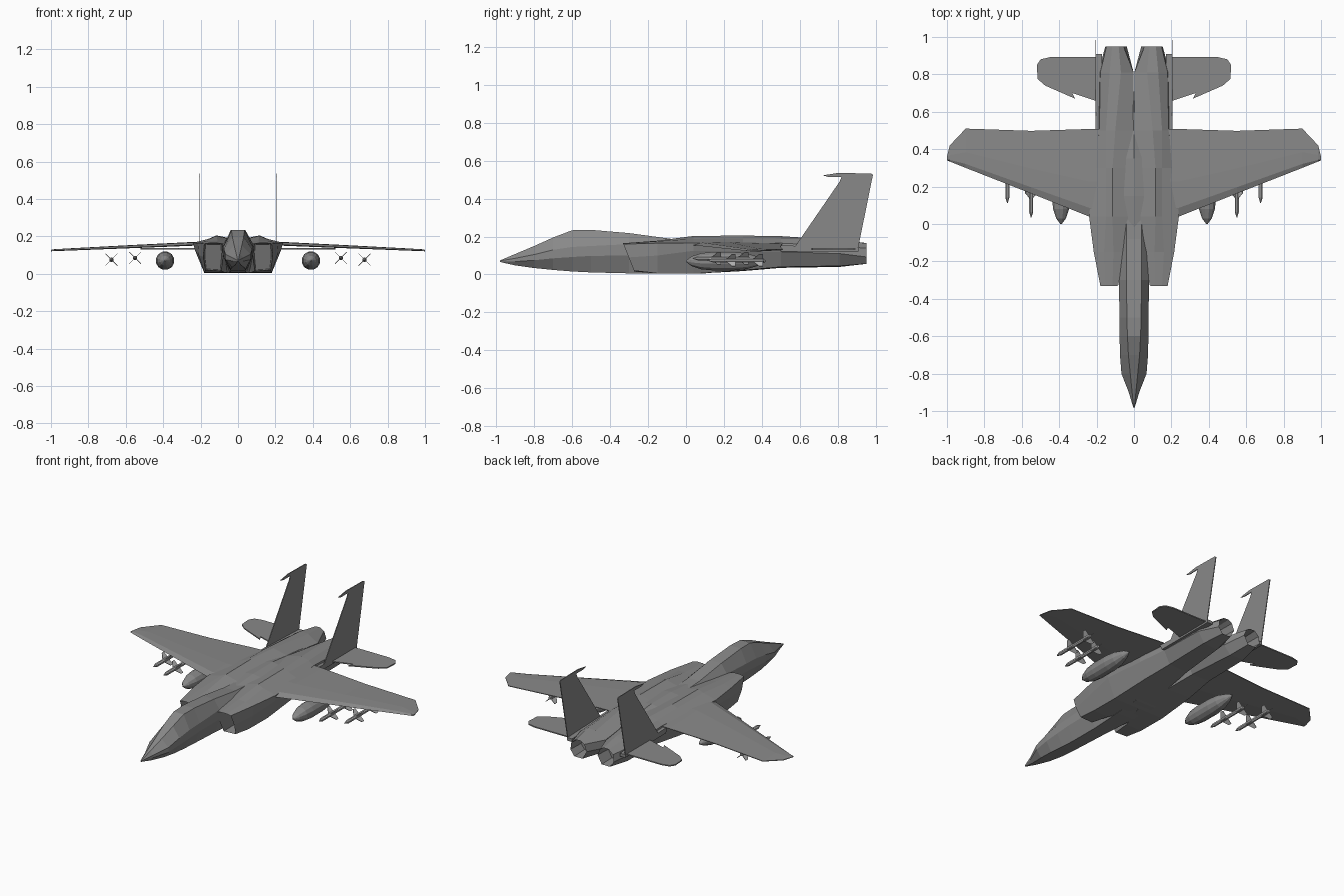
import bpy, bmesh, math
from mathutils import Vector

cube = bpy.data.objects.get("Cube")
if cube:
    bpy.data.objects.remove(cube, do_unlink=True)


def material(name, value):
    m = bpy.data.materials.new(name)
    m.use_nodes = True
    colour = (value, value, value, 1)
    m.diffuse_color = colour
    m.node_tree.nodes["Principled BSDF"].inputs["Base Color"].default_value = colour
    return m


GREY = material("airframe grey", 0.25)
LIGHT = material("missile light grey", 0.45)


def finish(bm, name, mat, mirror=True):
    bmesh.ops.recalc_face_normals(bm, faces=bm.faces)
    mesh = bpy.data.meshes.new(name)
    bm.to_mesh(mesh)
    bm.free()
    mesh.materials.append(mat)
    obj = bpy.data.objects.new(name, mesh)
    bpy.context.collection.objects.link(obj)
    if mirror:
        mod = obj.modifiers.new("Mirror", 'MIRROR')
        mod.use_mirror_merge = False
    return obj


def add_loft(bm, rings):
    """Skin a list of equal-length rings; return the two end caps."""
    loops = [[bm.verts.new(p) for p in ring] for ring in rings]
    n = len(loops[0])
    for a, b in zip(loops, loops[1:]):
        for i in range(n):
            j = (i + 1) % n
            bm.faces.new((a[i], a[j], b[j], b[i]))
    return bm.faces.new(loops[0]), bm.faces.new(loops[-1])


def hollow(bm, face, rim, depth):
    """Sink an end cap to make an opening."""
    bmesh.ops.recalc_face_normals(bm, faces=bm.faces)
    bmesh.ops.inset_individual(bm, faces=[face], thickness=rim)
    bmesh.ops.translate(bm, verts=face.verts, vec=(0, depth, 0))


def add_plate(bm, outline, offset):
    """Extrude a flat outline by an offset vector."""
    add_loft(bm, [outline, [Vector(p) + Vector(offset) for p in outline]])


def add_lathe(bm, x, z, profile, sides):
    rings = []
    for y, r in profile:
        rings.append([(x + r * math.cos(math.tau * (i + .5) / sides), y,
                       z + r * math.sin(math.tau * (i + .5) / sides)) for i in range(sides)])
    add_loft(bm, rings)


# Forward fuselage with faired canopy: y, top width/z, side width/upper z/lower z, keel width/z
fuselage = [
    (-.98, .002, .074, .004, .072, .068, .002, .066),
    (-.90, .010, .108, .028, .085, .068, .014, .048),
    (-.80, .020, .150, .067, .105, .075, .032, .034),
    (-.70, .030, .195, .075, .130, .085, .040, .024),
    (-.60, .035, .233, .077, .145, .092, .040, .016),
    (-.50, .038, .235, .078, .150, .098, .040, .011),
    (-.30, .040, .218, .080, .160, .100, .045, .006),
    (-.08, .040, .188, .080, .150, .100, .060, .004),
    (.10, .040, .178, .070, .140, .100, .070, .006),
    (.22, .020, .160, .040, .130, .100, .060, .020),
]
bm = bmesh.new()
rings = []
for y, wt, zt, wm, zm, zl, wb, zb in fuselage:
    half = [(wt, zt), (wm, zm), (wm, zl), (wb, zb)]
    outline = half + [(-x, z) for x, z in reversed(half)]
    rings.append([(x, y, z) for x, z in outline])
add_loft(bm, rings)
finish(bm, "forward_fuselage", GREY, mirror=False)

# Engine trunk from raked intake to nozzle, one side mirrored
nozzle = [(.097 + .058 * math.cos(math.radians(a)), .108 + .06 * math.sin(math.radians(a)))
          for a in (135, 105, 70, 30, -15, -60, -120, 180)]
trunk = [
    (-.33, [(.085, .16), (.115, .165), (.15, .165), (.18, .16), (.185, .09), (.175, .02), (.09, .015), (.08, .09)]),
    (-.15, [(.05, .17), (.11, .178), (.16, .175), (.215, .165), (.21, .10), (.18, .006), (.07, .006), (.05, .09)]),
    (.04, [(0, .176), (.115, .203), (.15, .188), (.24, .166), (.23, .125), (.18, .004), (0, .004), (0, .09)]),
    (.30, [(0, .18), (.115, .205), (.15, .19), (.212, .165), (.205, .125), (.17, .022), (0, .018), (0, .09)]),
    (.50, [(0, .18), (.10, .202), (.15, .188), (.185, .165), (.19, .12), (.15, .04), (.02, .035), (0, .09)]),
    (.81, [(.002, .14), (.07, .182), (.13, .182), (.18, .15), (.192, .11), (.15, .045), (.05, .04), (.002, .09)]),
    (.95, nozzle),
]
bm = bmesh.new()
rings = [[(x, y, z) for x, z in ring] for y, ring in trunk]
rings[0] = [(x, y + .4 * (.16 - z), z) for x, y, z in rings[0]]
intake, exhaust = add_loft(bm, rings)
hollow(bm, intake, .008, .10)
hollow(bm, exhaust, .006, -.10)
finish(bm, "engine_trunk", GREY)

# Dorsal spine tapering aft
bm = bmesh.new()
add_loft(bm, [[(-w, y, .15), (-w, y, z - .008), (0, y, z), (w, y, z - .008), (w, y, .15)]
              for y, w, z in ((-.05, .05, .182), (.15, .06, .197), (.35, .045, .197), (.66, .003, .165))])
finish(bm, "dorsal_spine", GREY, mirror=False)

# Main wing: x, leading y, trailing y, mid z, thickness
bm = bmesh.new()
rings = []
for x, lead, trail, z, t in ((.10, .04, .51, .164, .02), (.24, .04, .508, .160, .02),
                             (.55, .163, .498, .146, .017), (.90, .30, .51, .130, .012),
                             (.985, .334, .42, .126, .010), (1.0, .34, .36, .124, .008)):
    chord = trail - lead
    rings.append([(x, lead, z - t * .3), (x, lead + .1 * chord, z + t * .4), (x, lead + .4 * chord, z + t / 2),
                  (x, trail, z + .002), (x, trail, z - .002), (x, lead + .4 * chord, z - t / 2)])
add_loft(bm, rings)
finish(bm, "main_wing", GREY)

# Tail boom carrying the fin and tailplane
bm = bmesh.new()
add_plate(bm, [(.17, .50, .12), (.17, .48, .155), (.17, .60, .15), (.17, .91, .14), (.17, .91, .12)], (.037, 0, 0))
finish(bm, "tail_boom", GREY)

# Tailplane with notched leading edge
bm = bmesh.new()
outline = [(.18, .66), (.21, .66), (.33, .70), (.315, .67), (.475, .74), (.515, .775),
           (.52, .85), (.50, .88), (.45, .892), (.18, .892)]
add_plate(bm, [(x, y, .131) for x, y in outline], (0, 0, .007))
finish(bm, "tailplane", GREY)

# Upright fin with forward-pointing tip pod
bm = bmesh.new()
outline = [(.56, .13), (.58, .155), (.81, .49), (.82, .515), (.75, .514), (.72, .522),
           (.80, .535), (.975, .532), (.985, .525), (.905, .13)]
add_plate(bm, [(.202, y, z) for y, z in outline], (.005, 0, 0))
finish(bm, "tail_fin", GREY)

# Drop tank
bm = bmesh.new()
add_lathe(bm, .39, .07, [(0, .004), (.03, .027), (.08, .044), (.14, .05), (.25, .05),
                         (.32, .043), (.38, .025), (.42, .004)], 12)
finish(bm, "drop_tank", GREY)

# Missiles with two sets of crossed fins
for name, x, y, z in (("inner_missile", .55, .035, .085), ("outer_missile", .677, .112, .075)):
    bm = bmesh.new()
    add_lathe(bm, x, z, [(y, .002), (y + .03, .012), (y + .29, .012), (y + .3, .008)], 8)
    for k in range(4):
        angle = math.radians(45 + 90 * k)
        out = Vector((math.cos(angle), 0, math.sin(angle)))
        side = Vector((-out.z, 0, out.x)) * .003
        for start, chord in ((.10, .05), (.24, .055)):
            base = Vector((x, y + start, z)) - side / 2
            aft = Vector((0, chord, 0))
            add_plate(bm, [base + out * .008, base + out * .045 + aft * .6,
                           base + out * .045 + aft, base + out * .008 + aft], side)
    finish(bm, name, LIGHT)
